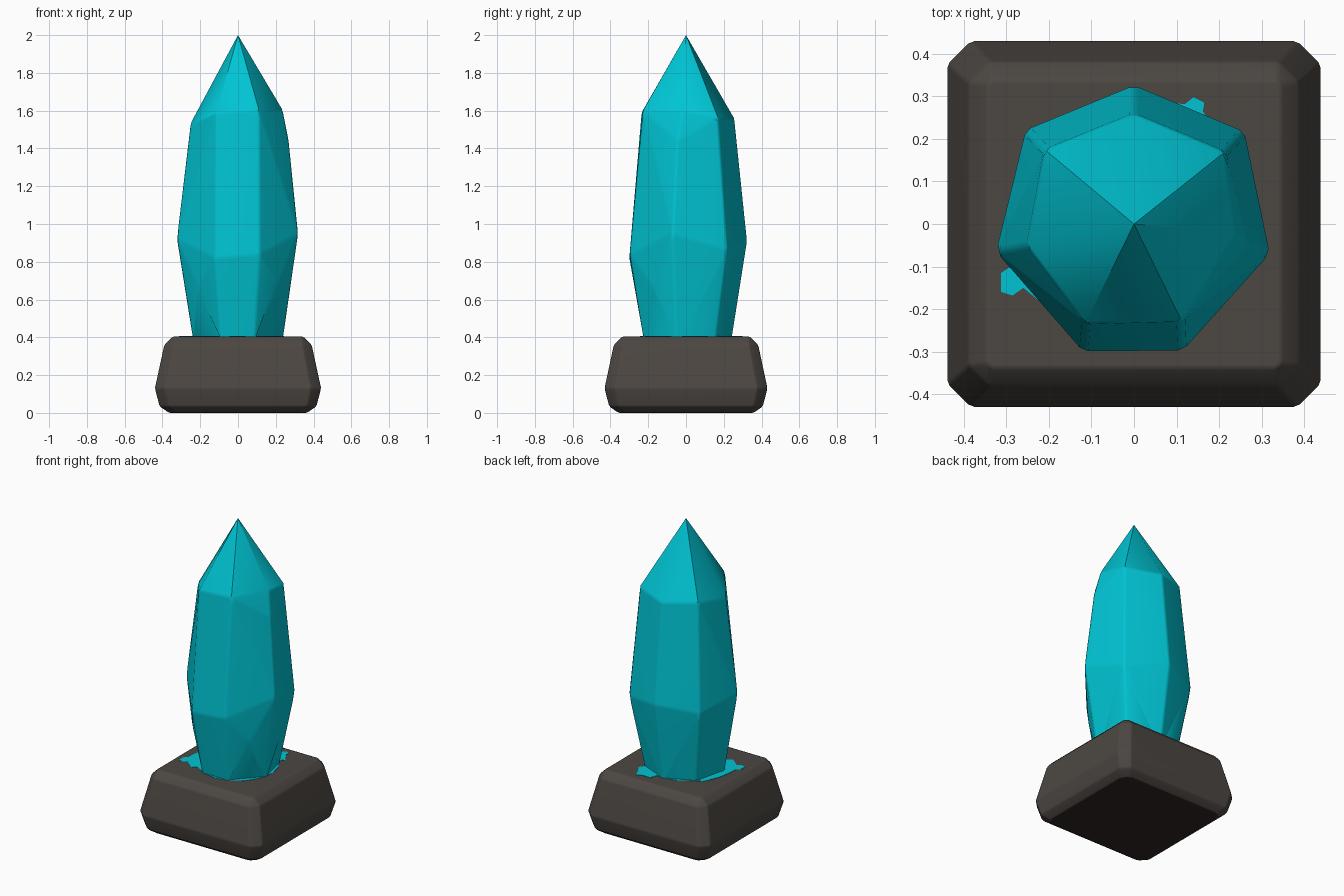
import bpy, bmesh, math
from mathutils import Vector

cube = bpy.data.objects.get("Cube")
if cube:
    bpy.data.objects.remove(cube, do_unlink=True)


def material(name, rgb):
    m = bpy.data.materials.new(name)
    m.use_nodes = True
    m.diffuse_color = (*rgb, 1)
    shader = next(n for n in m.node_tree.nodes if n.type == 'BSDF_PRINCIPLED')
    shader.inputs["Base Color"].default_value = (*rgb, 1)
    shader.inputs["Roughness"].default_value = 0.7
    return m


teal = material("teal crystal", (0.0, 0.55, 0.65))
stone = material("dark stone", (0.073, 0.063, 0.055))
shadow = material("black underside", (0.027, 0.018, 0.016))


def finish(name, bm, mats, angle):
    bmesh.ops.recalc_face_normals(bm, faces=bm.faces[:])
    mesh = bpy.data.meshes.new(name)
    bm.to_mesh(mesh)
    bm.free()
    for mat in mats:
        mesh.materials.append(mat)
    mesh.shade_smooth()
    mesh.set_sharp_from_angle(angle=math.radians(angle))
    ob = bpy.data.objects.new(name, mesh)
    bpy.context.collection.objects.link(ob)
    mod = ob.modifiers.new("soft edges", 'WEIGHTED_NORMAL')
    mod.keep_sharp = True


def hull(points):
    bm = bmesh.new()
    for p in points:
        bm.verts.new(p)
    bmesh.ops.convex_hull(bm, input=bm.verts[:])
    bmesh.ops.dissolve_limit(bm, angle_limit=math.radians(3),
                             verts=bm.verts[:], edges=bm.edges[:])
    return bm


def soften(bm, width, edges):
    bmesh.ops.bevel(bm, geom=edges, offset=width, segments=1,
                    profile=0.5, affect='EDGES', clamp_overlap=True)


# Stone base: tapered square block with cut corners and edges
def square_ring(half, cut, z):
    ring = []
    for sx in (-1, 1):
        for sy in (-1, 1):
            ring.append((sx * half, sy * (half - cut) * 0.98, z))
            ring.append((sx * (half - cut), sy * half * 0.98, z))
    return ring


block = []
for half, cut, z in ((0.365, 0.035, 0), (0.415, 0.05, 0.035), (0.44, 0.055, 0.13),
                     (0.39, 0.05, 0.36), (0.345, 0.01, 0.405)):
    block += square_ring(half, cut, z)
bm = hull(block)
soften(bm, 0.008, bm.edges[:])
bm.normal_update()
for f in bm.faces:
    f.material_index = int(f.normal.z < -0.95)
finish("stone_base", bm, [stone, shadow], 50)

# Crystal: irregular seven-sided shaft with a pointed tip and forked foot facets
shoulder = [(0, 0.26, 1.55), (0.215, 0.17, 1.56), (0.238, -0.02, 1.6),
            (0.112, -0.228, 1.6), (-0.115, -0.235, 1.59), (-0.252, -0.05, 1.53),
            (-0.21, 0.175, 1.57), (0.27, -0.045, 1.44)]
waist = [(0, 0.327, 0.91), (0.26, 0.218, 0.86), (0.32, -0.07, 0.95),
         (0.115, -0.298, 0.84), (-0.12, -0.3, 0.82), (-0.325, -0.065, 0.92),
         (-0.255, 0.222, 0.88)]
foot = []
for p, q in zip(waist, waist[1:] + waist[:1]):
    corner = Vector((p[0], p[1], 0)).normalized() * 0.24
    middle = Vector((p[0] + q[0], p[1] + q[1], 0)).normalized() * 0.27
    foot += [corner + Vector((0, 0, 0.36)), middle + Vector((0, 0, 0.67))]
bm = hull(shoulder + waist + foot + [(0, 0, 2)])
soften(bm, 0.012, [e for e in bm.edges
                   if 0.5 < max(v.co.z for v in e.verts) < 1.9])
finish("crystal", bm, [teal], 36)

# Thin crystal stains on the stone, spreading from the foot
stains = {
    "right_crystal_stain": [(-0.1, -0.15), (-0.15, 0.18), (-0.23, 0.14),
                            (-0.27, 0.05), (-0.285, -0.03), (-0.29, -0.1),
                            (-0.312, -0.115), (-0.312, -0.16), (-0.285, -0.168),
                            (-0.26, -0.15), (-0.2, -0.2)],
    "back_crystal_stain": [(0.03, 0.2), (0.06, 0.285), (0.12, 0.282),
                           (0.14, 0.298), (0.165, 0.285), (0.162, 0.265),
                           (0.2, 0.2), (0.15, 0.14)],
    "foot_crystal_stain": [(0.243 * math.cos(math.tau * i / 16),
                            0.243 * math.sin(math.tau * i / 16)) for i in range(16)],
}
for name, outline in stains.items():
    bm = bmesh.new()
    face = bm.faces.new([bm.verts.new((x, y, 0.403)) for x, y in outline])
    sides = bmesh.ops.extrude_face_region(bm, geom=[face])["geom"]
    for v in sides:
        if isinstance(v, bmesh.types.BMVert):
            v.co.z = 0.407
    finish(name, bm, [teal], 30)
